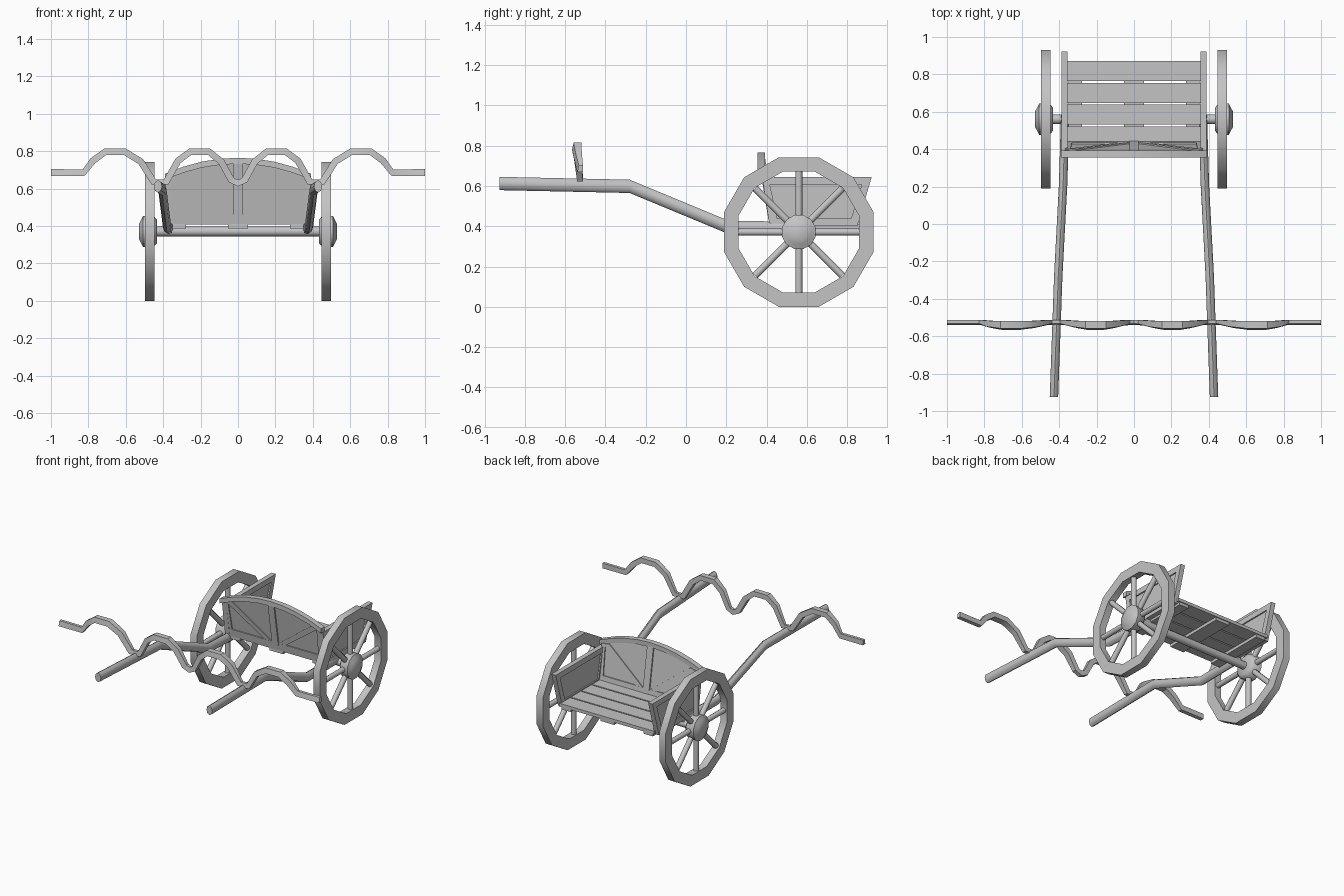
import bpy, bmesh, math
from mathutils import Vector

if "Cube" in bpy.data.objects:
    bpy.data.objects.remove(bpy.data.objects["Cube"])

wood = bpy.data.materials.new("grey_wood")
wood.diffuse_color = (0.55, 0.55, 0.55, 1)
wood.use_nodes = True
wood.node_tree.nodes["Principled BSDF"].inputs["Base Color"].default_value = wood.diffuse_color


def finish(name, bm, angle=35):
    bmesh.ops.recalc_face_normals(bm, faces=bm.faces)
    me = bpy.data.meshes.new(name)
    bm.to_mesh(me)
    bm.free()
    me.materials.append(wood)
    ob = bpy.data.objects.new(name, me)
    bpy.context.collection.objects.link(ob)
    bpy.ops.object.select_all(action='DESELECT')
    ob.select_set(True)
    bpy.context.view_layer.objects.active = ob
    bpy.ops.object.shade_smooth_by_angle(angle=math.radians(angle))
    return ob


def skin(name, rings, closed=False, angle=35):
    """Bridge rings of points; closed joins the last ring to the first."""
    bm = bmesh.new()
    rows = [[bm.verts.new(p) for p in r] for r in rings]
    n = len(rows[0])
    for i in range(len(rows) if closed else len(rows) - 1):
        a, b = rows[i], rows[(i + 1) % len(rows)]
        for j in range(n):
            k = (j + 1) % n
            bm.faces.new((a[j], a[k], b[k], b[j]))
    if not closed:
        bm.faces.new(rows[0])
        bm.faces.new(rows[-1])
    return finish(name, bm, angle)


def box(name, x0, x1, y0, y1, z0, z1):
    return skin(name, [[(x, y0, z0), (x, y1, z0), (x, y1, z1), (x, y0, z1)]
                       for x in (x0, x1)])


def rod(name, a, b, r, n=10):
    a, b = Vector(a), Vector(b)
    q = (b - a).to_track_quat('Z', 'Y')
    ring = [q @ Vector((r * math.cos(t), r * math.sin(t), 0))
            for t in (2 * math.pi * i / n for i in range(n))]
    return skin(name, [[a + p for p in ring], [b + p for p in ring]], angle=50)


def lathe(name, profile, n, closed=False, angle=35):
    """Turn (x, radius) points round the axle line."""
    rings = []
    for x, r in profile:
        rings.append([(x, WY + r * math.sin(t), WZ + r * math.cos(t))
                      for t in (2 * math.pi * (i + 0.5) / n for i in range(n))])
    return skin(name, rings, closed, angle)


WY, WZ = 0.56, 0.371

# Axle and wheels
rod("axle", (-0.45, WY, WZ), (0.45, WY, WZ), 0.026, 12)
for s, side in ((-1, "left"), (1, "right")):
    lathe(side + "_wheel_rim", [(s * 0.447, 0.384), (s * 0.496, 0.384),
                                (s * 0.496, 0.31), (s * 0.447, 0.31)], 12, True)
    lathe(side + "_wheel_hub", [(s * 0.434, 0.065), (s * 0.45, 0.085), (s * 0.507, 0.087),
                                (s * 0.52, 0.06), (s * 0.528, 0.045)], 12, angle=60)
    for i in range(8):
        t = i * math.pi / 4
        c, d = math.cos(t), math.sin(t)
        rod(f"{side}_spoke_{i}", (s * 0.471, WY + 0.06 * c, WZ + 0.06 * d),
            (s * 0.471, WY + 0.305 * c, WZ + 0.305 * d), 0.018)

# Bent pulling shafts
for s, side in ((-1, "left"), (1, "right")):
    rings = []
    for x, y, z in ((0.428, -0.925, 0.612), (0.405, -0.28, 0.598),
                    (0.379, 0.21, 0.395), (0.368, 0.58, 0.388)):
        rings.append([(s * x + 0.0225 * math.cos(t), y, z + 0.033 * math.sin(t))
                      for t in (math.pi * i / 4 for i in range(8))])
    skin(side + "_shaft", rings, angle=50)

# Floor planks and battens
for i in range(4):
    y = 0.415 + i * 0.1165
    box(f"floor_plank_{i}", -0.365, 0.365, y, y + 0.107, 0.408, 0.43)
for i, (x, w) in enumerate(((-0.315, 0.036), (0, 0.053), (0.315, 0.036))):
    box(f"floor_batten_{i}", x - w, x + w, 0.42, 0.865, 0.388, 0.408)


# Side boards: slanted frame around a thin panel
def side_shape(inset):
    return [(0.415 + inset, 0.40 + inset), (0.85 - inset * 0.8, 0.40 + inset),
            (0.922 - inset * 1.3, 0.645 - inset), (0.378 + inset, 0.645 - inset)]


for s, side in ((-1, "left"), (1, "right")):
    outer, inner = side_shape(0), side_shape(0.038)
    a, b = s * 0.355, s * 0.388
    skin(side + "_side_frame", [[(x, y, z) for y, z in q] for x, q in
                                ((a, outer), (b, outer), (b, inner), (a, inner))], True)
    skin(side + "_side_panel", [[(x, y, z) for y, z in side_shape(0.03)]
                                for x in (s * 0.364, s * 0.379)])


# Front board leans forward as it rises
def lean(z):
    return 0.43 - (z - 0.41) * 0.165


def arch(x):
    return 0.75 - 0.085 * (abs(x) / 0.39) ** 2


def front_plate(name, pts, half):
    return skin(name, [[(x, lean(z) + h, z) for x, z in pts] for h in (-half, half)])


xs = [-0.37 + 0.74 * i / 8 for i in range(9)]
front_plate("front_panel", [(-0.35, 0.41)] + [(x, arch(x)) for x in xs] + [(0.35, 0.41)], 0.007)
front_plate("front_bottom_rail", [(-0.355, 0.41), (0.355, 0.41), (0.358, 0.463), (-0.358, 0.463)], 0.015)
front_plate("front_centre_post", [(-0.024, 0.43), (0.024, 0.43), (0.024, 0.745), (-0.024, 0.745)], 0.017)
for s, side in ((-1, "left"), (1, "right")):
    front_plate(side + "_front_brace", [(s * 0.03, 0.463), (s * 0.082, 0.463),
                                        (s * 0.36, 0.665), (s * 0.31, 0.675)], 0.014)
    front_plate(side + "_front_stile", [(s * 0.33, 0.41), (s * 0.355, 0.41),
                                        (s * 0.368, 0.665), (s * 0.34, 0.67)], 0.014)
rings = []
for i in range(9):
    x = -0.39 + 0.78 * i / 8
    z = arch(x)
    rings.append([(x, 0.355, z - 0.017), (x, 0.393, z - 0.017),
                  (x, 0.393, z + 0.015), (x, 0.355, z + 0.015)])
skin("front_arched_rail", rings)

# Wavy yoke: four arches across both shafts; (x, z, front y)
half = [(0, 0.63, -0.54), (0.035, 0.645, -0.542), (0.09, 0.745, -0.556), (0.155, 0.797, -0.566),
        (0.255, 0.797, -0.566), (0.32, 0.75, -0.556), (0.385, 0.635, -0.54),
        (0.45, 0.635, -0.54), (0.52, 0.745, -0.556), (0.605, 0.797, -0.566),
        (0.71, 0.797, -0.566), (0.775, 0.75, -0.556), (0.825, 0.686, -0.54), (1, 0.686, -0.54)]
path = [(-x, z, y) for x, z, y in half[:0:-1]] + half
rings = []
for i, (x, z, y) in enumerate(path):
    p, q = path[max(i - 1, 0)], path[min(i + 1, len(path) - 1)]
    if i in (0, len(path) - 1):
        n = Vector((0, 0, 1))
    else:
        n = Vector((p[1] - q[1], 0, q[0] - p[0])).normalized()
    o, t = Vector((x, 0, z)), 0.018
    back = -0.512 - (-0.54 - y) * 0.3
    rings.append([o + n * t + Vector((0, y + 0.008, 0)), o + n * t + Vector((0, back, 0)),
                  o - n * t + Vector((0, back, 0)), o - n * t + Vector((0, y, 0))])
skin("yoke", rings)
